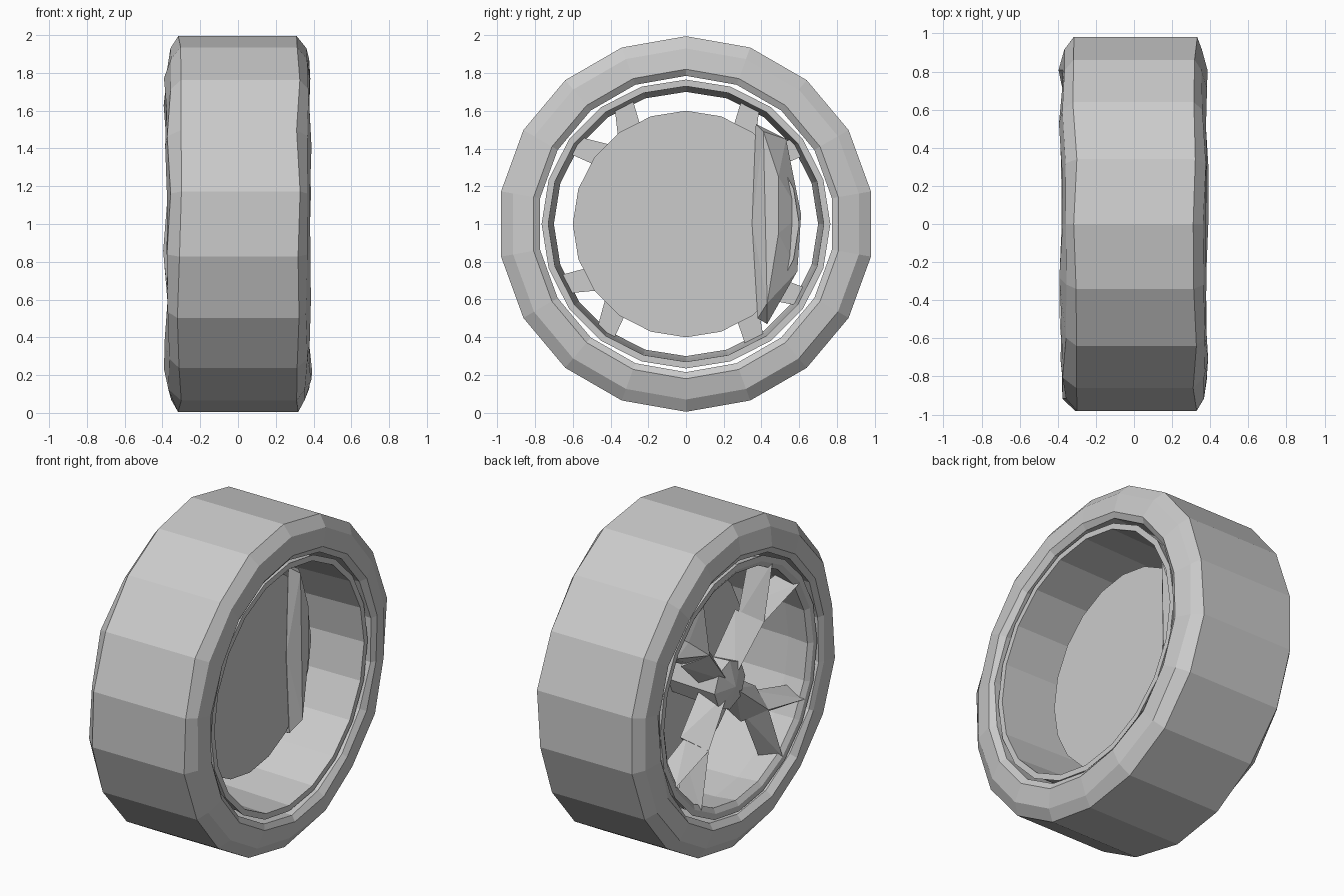
import bpy, bmesh, math, random
from mathutils import Vector

random.seed(4)
cube = bpy.data.objects.get("Cube")
if cube:
    bpy.data.objects.remove(cube)

grey = bpy.data.materials.new("plain grey")
grey.use_nodes = True
grey.diffuse_color = (0.6, 0.6, 0.6, 1)
grey.node_tree.nodes["Principled BSDF"].inputs["Base Color"].default_value = (0.6, 0.6, 0.6, 1)


def finish(name, bm):
    bmesh.ops.recalc_face_normals(bm, faces=bm.faces[:])
    mesh = bpy.data.meshes.new(name)
    bm.to_mesh(mesh)
    bm.free()
    mesh.materials.append(grey)
    obj = bpy.data.objects.new(name, mesh)
    bpy.context.collection.objects.link(obj)
    return obj


def polar(x, r, degrees):
    """Point around the wheel axle, at hub height."""
    a = math.radians(degrees)
    return Vector((x, r * math.cos(a), 1 + r * math.sin(a)))


def lathe(name, profile, sides, wobble=0.0):
    """Closed (x, radius) profile turned around the axle."""
    bm = bmesh.new()
    rings = [[bm.verts.new(polar(x + random.uniform(-wobble, wobble), r, 90 + 360 * i / sides))
              for x, r in profile] for i in range(sides)]
    n = len(profile)
    for i in range(sides):
        a, b = rings[i], rings[(i + 1) % sides]
        for j in range(n):
            k = (j + 1) % n
            bm.faces.new((a[j], a[k], b[k], b[j]))
    return finish(name, bm)


def hull(name, points):
    bm = bmesh.new()
    for p in points:
        bm.verts.new(p)
    bmesh.ops.convex_hull(bm, input=bm.verts[:])
    return finish(name, bm)


def ridge_bar(name, start, end, w0, w1, depth):
    """Tapered bar with a sharp ridge on its outer side."""
    side = (end - start).cross(Vector((1, 0, 0))).normalized()
    back = Vector((depth, 0, 0))
    hull(name, [start, end, start + back + side * w0, start + back - side * w0,
                end + back + side * w1, end + back - side * w1])


# Tyre: thick low-poly ring with chamfered shoulders
lathe("tyre", [(-0.31, 0.995), (0.32, 0.995), (0.365, 0.93), (0.385, 0.82), (0.36, 0.785),
               (-0.36, 0.785), (-0.385, 0.82), (-0.365, 0.93)], 18, 0.012)

# Rim: thin barrel with a lip at each end
lathe("rim", [(0.35, 0.765), (0.35, 0.73), (-0.2, 0.715), (-0.34, 0.70), (-0.36, 0.73),
              (-0.36, 0.765), (-0.30, 0.74), (0.30, 0.75)], 20)

# Brake disc: flat plate inside the barrel
hull("brake_disc", [polar(x, 0.6, 18 * i) for x in (0.03, 0.08) for i in range(20)])

# Brake caliper: crescent block with a sloping outer side
inner = [(0.37, 1.53), (0.35, 1.0), (0.38, 0.5)]
crest = [(0.41, 1.49), (0.49, 1.25), (0.49, 0.95), (0.43, 0.58)]
outer = [(0.53, 1.45), (0.61, 1.05), (0.59, 0.75), (0.43, 0.47)]
hull("brake_caliper", [Vector((0.085, y, z)) for y, z in inner]
     + [Vector((0.14, y, z)) for y, z in crest]
     + [Vector((x, y, z)) for x in (0.0, 0.04) for y, z in outer])

# Hub: faceted boss with a shallow point
hull("hub", [polar(-0.30, 0.15, 45 * i) for i in range(8)]
     + [polar(0.04, 0.13, 45 * i) for i in range(8)] + [Vector((-0.34, 0, 1))])

# Four spokes, each forking in two at the rim
for i, angle in enumerate((48, 131, 220, 314), 1):
    knee = polar(-0.35, 0.40, angle)
    ridge_bar(f"spoke_{i}", polar(-0.31, 0.05, angle), knee, 0.07, 0.11, 0.14)
    for label, turn in (("a", -14), ("b", 14)):
        ridge_bar(f"spoke_fork_{i}{label}", knee, polar(-0.36, 0.73, angle + turn),
                  0.08, 0.05, 0.13)
